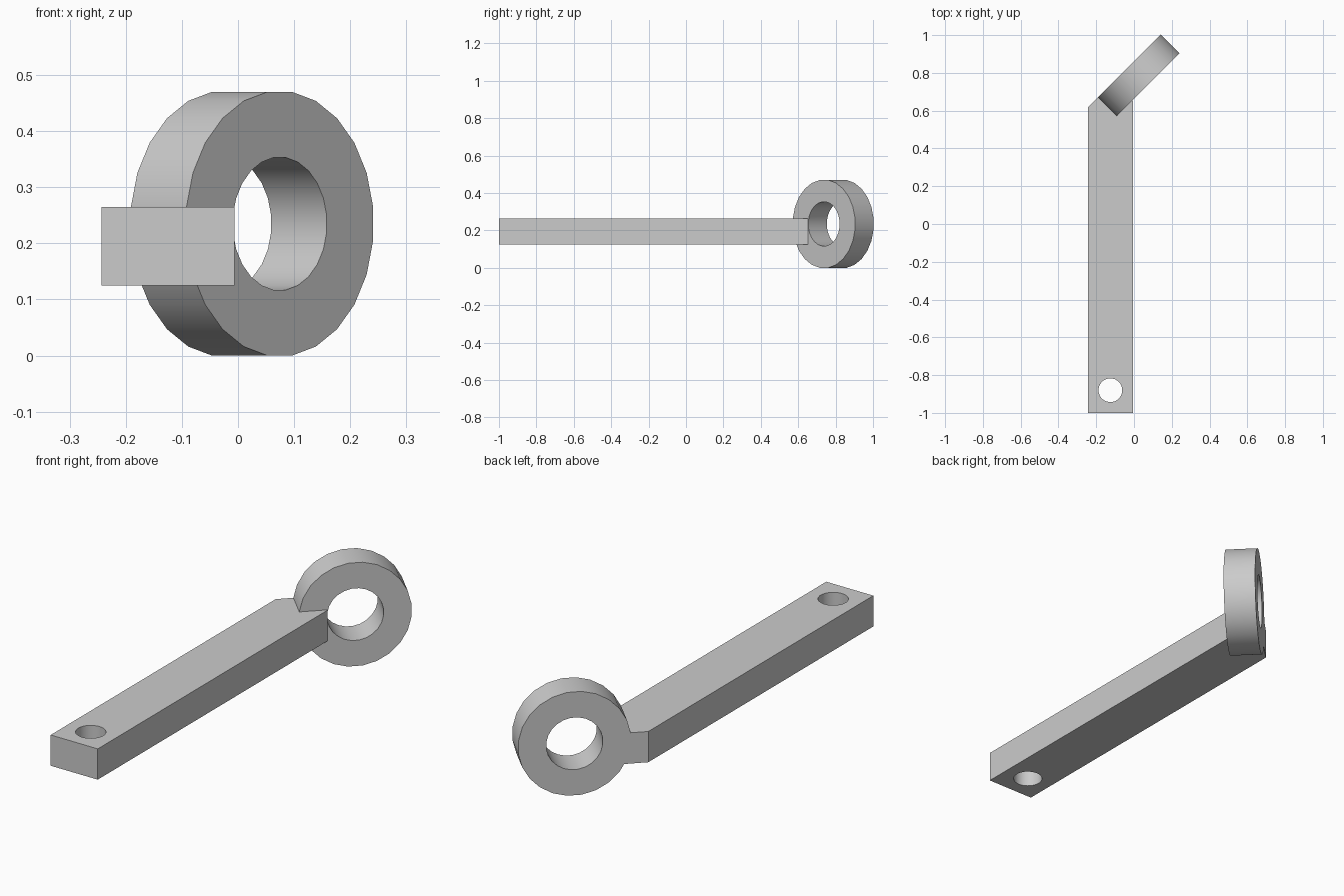
import bpy, bmesh
from math import sin, cos, pi, radians
from mathutils import Matrix, Vector

if "Cube" in bpy.data.objects:
    bpy.data.objects.remove(bpy.data.objects["Cube"], do_unlink=True)

grey = bpy.data.materials.new("light_grey")
grey.use_nodes = True
colour = (0.6, 0.6, 0.6, 1)
grey.diffuse_color = colour
grey.node_tree.nodes["Principled BSDF"].inputs["Base Color"].default_value = colour


def circle(radius, sides, centre=(0, 0)):
    return [(centre[0] + radius * cos(2 * pi * (i + 0.5) / sides),
             centre[1] + radius * sin(2 * pi * (i + 0.5) / sides)) for i in range(sides)]


def prism(name, outline, low, high, frame=Matrix()):
    """Extrude a flat outline between two depths of a local frame."""
    bm = bmesh.new()
    base = bm.faces.new([bm.verts.new((x, y, low)) for x, y in outline])
    top = bmesh.ops.extrude_face_region(bm, geom=[base])["geom"]
    bmesh.ops.translate(bm, vec=(0, 0, high - low),
                        verts=[v for v in top if isinstance(v, bmesh.types.BMVert)])
    bmesh.ops.recalc_face_normals(bm, faces=bm.faces)
    bm.transform(frame)
    mesh = bpy.data.meshes.new(name)
    bm.to_mesh(mesh)
    bm.free()
    mesh.materials.append(grey)
    obj = bpy.data.objects.new(name, mesh)
    bpy.context.collection.objects.link(obj)
    return obj


def combine(target, other, operation):
    mod = target.modifiers.new(operation.lower(), "BOOLEAN")
    mod.operation, mod.solver, mod.object = operation, "EXACT", other
    bpy.context.view_layer.objects.active = target
    bpy.ops.object.modifier_apply(modifier=mod.name)
    bpy.data.objects.remove(other, do_unlink=True)


# Ring frame: upright, turned 45 degrees, axis along local z
half = 0.07
ring = (Matrix.Translation((0.025, 0.787, 0.235))
        @ Matrix.Rotation(radians(45), 4, "Z") @ Matrix.Rotation(radians(90), 4, "X"))


def back(u):
    return (ring @ Vector((u, 0, -half))).xy


# Flat bar, its end mitred flush with the back of the ring
left, right = -0.243, -0.006
mitre = back(0)
bar = prism("eye_lever", [(left, -1), (right, -1), (right, 0.651),
                          back(-0.15), (left, mitre.y - mitre.x + left)], 0.125, 0.265)

# Ring joined to the bar, then both holes bored
combine(bar, prism("ring_body", circle(0.237, 24), -half, half, ring), "UNION")
combine(bar, prism("ring_bore", circle(0.119, 24), -0.1, 0.1, ring), "DIFFERENCE")
combine(bar, prism("pin_hole", circle(0.063, 24, (-0.125, -0.88)), 0, 0.4), "DIFFERENCE")

# Smooth the round walls, keep the edges sharp
bpy.ops.object.select_all(action="DESELECT")
bar.select_set(True)
bpy.context.view_layer.objects.active = bar
bpy.ops.object.shade_smooth_by_angle(angle=radians(30))
